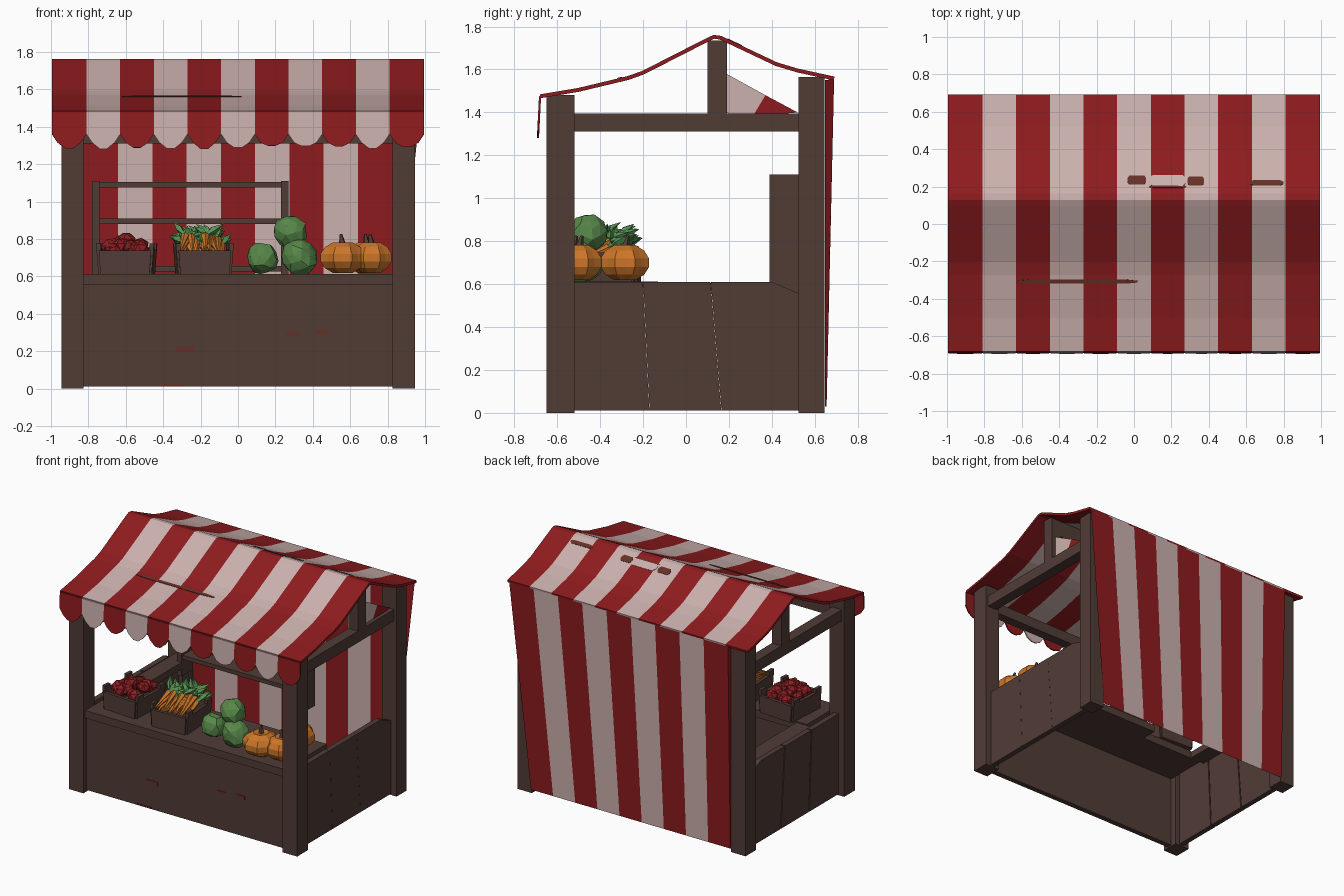
import bpy, bmesh, math, random
from mathutils import Vector, Matrix

random.seed(4)
if "Cube" in bpy.data.objects:
    bpy.data.objects.remove(bpy.data.objects["Cube"])


def material(name, *rgb):
    m = bpy.data.materials.new(name)
    m.use_nodes = True
    m.diffuse_color = (*rgb, 1)
    m.node_tree.nodes["Principled BSDF"].inputs["Base Color"].default_value = (*rgb, 1)
    return m


WOOD = material("dark wood", 0.082, 0.045, 0.036)
RED = material("cloth red", 0.27, 0.011, 0.013)
CREAM = material("cloth cream", 0.60, 0.44, 0.42)
ORANGE = material("pumpkin orange", 0.60, 0.18, 0.022)
GREEN = material("cabbage green", 0.098, 0.25, 0.068)
LEAF = material("leaf green", 0.095, 0.29, 0.085)
TOMATO = material("tomato red", 0.26, 0.013, 0.016)
STAIN = material("worn red paint", 0.13, 0.03, 0.02)


def finish(name, bm, *mats, thick=0):
    bmesh.ops.recalc_face_normals(bm, faces=bm.faces)
    mesh = bpy.data.meshes.new(name)
    bm.to_mesh(mesh)
    bm.free()
    for m in mats:
        mesh.materials.append(m)
    ob = bpy.data.objects.new(name, mesh)
    bpy.context.collection.objects.link(ob)
    if thick:
        mod = ob.modifiers.new("thickness", "SOLIDIFY")
        mod.thickness = thick
        mod.offset = 0
    return ob


def add_face(bm, points, index=0):
    bm.faces.new([bm.verts.new(p) for p in points]).material_index = index


def add_box(bm, lo, hi):
    lo, hi = Vector(lo), Vector(hi)
    mat = Matrix.Translation((lo + hi) / 2) @ Matrix.Diagonal((*(hi - lo), 1))
    bmesh.ops.create_cube(bm, size=1, matrix=mat)


def box(name, lo, hi):
    bm = bmesh.new()
    add_box(bm, lo, hi)
    return finish(name, bm, WOOD)


def add_cone(bm, a, b, r1, r2, sides=5):
    a, b = Vector(a), Vector(b)
    d = b - a
    mat = Matrix.Translation((a + b) / 2) @ d.to_track_quat("Z", "Y").to_matrix().to_4x4()
    bmesh.ops.create_cone(bm, cap_ends=True, segments=sides, radius1=r1, radius2=r2,
                          depth=d.length, matrix=mat)


def prism(name, outline, x0, x1):
    """Extrude a (y, z) outline between two x positions."""
    bm = bmesh.new()
    f = bm.faces.new([bm.verts.new((x0, y, z)) for y, z in outline])
    ext = bmesh.ops.extrude_face_region(bm, geom=[f])["geom"]
    bmesh.ops.translate(bm, vec=(x1 - x0, 0, 0), verts=[v for v in ext if isinstance(v, bmesh.types.BMVert)])
    return finish(name, bm, WOOD)


# Frame: posts, rails, gable posts and ridge
for side, s in (("left", 1), ("right", -1)):
    box(f"front_post_{side}", (s * 0.885 - 0.06, -0.65, 0), (s * 0.885 + 0.06, -0.52, 1.48))
    box(f"back_post_{side}", (s * 0.885 - 0.06, 0.525, 0), (s * 0.885 + 0.06, 0.645, 1.565))
    box(f"side_rail_{side}", (s * 0.885 - 0.04, -0.52, 1.31), (s * 0.885 + 0.04, 0.525, 1.395))
    box(f"gable_post_{side}", (s * 0.885 - 0.04, 0.1, 1.395), (s * 0.885 + 0.04, 0.19, 1.6))
    # Side wall of three boards with slanted gaps
    cuts = ((-0.53, -0.53), (-0.17, -0.2), (0.165, 0.115), (0.53, 0.53))
    gap = 0.0025 - s * 0.002
    for i in range(3):
        (b0, t0), (b1, t1) = cuts[i], cuts[i + 1]
        outline = [(b0 + gap, 0.01), (b1 - gap, 0.01), (t1 - gap, 0.61), (t0 + gap, 0.61)]
        if i == 2:
            outline[2:3] = [(t1, 0.555), (0.4, 0.61)]
        prism(f"side_board_{side}_{i + 1}", outline, s * 0.86, s * 0.9)
box("front_rail", (-0.83, -0.62, 1.31), (0.83, -0.55, 1.39))
box("ridge_beam", (-0.925, 0.1, 1.6), (0.925, 0.19, 1.735))

# Counter, deeper at the left end
box("front_panel", (-0.83, -0.61, 0.01), (0.83, -0.57, 0.56))
box("counter_top_left", (-0.3, -0.63, 0.555), (0.825, -0.13, 0.612))
box("counter_top_right", (-0.825, -0.63, 0.555), (-0.3, -0.25, 0.612))
box("counter_arm", (-0.86, -0.25, 0.555), (-0.74, 0.53, 0.605))

# Worn paint flecks on the front panel
bm = bmesh.new()
for x, z, w, h in ((-0.28, 0.21, 0.045, 0.014), (0.29, 0.29, 0.035, 0.01),
                   (0.45, 0.3, 0.035, 0.012), (-0.35, 0.018, 0.06, 0.006)):
    add_box(bm, (x - w, -0.614, z - h), (x + w, -0.608, z + h))
finish("paint_flecks", bm, STAIN)

# Open shelf against the back
for x in (-0.76, 0.25):
    box("shelf_side", (x - 0.02, 0.39, 0.5), (x + 0.02, 0.525, 1.11))
for z in (0.64, 0.895, 1.09):
    box("shelf_plank", (-0.76, 0.4, z - 0.015), (0.25, 0.52, z + 0.015))

# Striped roof: one strip of quads per stripe
EDGES = [-0.995] + [-0.81 + 0.18 * i for i in range(10)] + [0.995]
ROOF = [(-0.68, 1.475), (-0.5, 1.505), (-0.27, 1.56), (-0.2, 1.585), (0.1, 1.738),
        (0.13, 1.752), (0.16, 1.748), (0.42, 1.625), (0.52, 1.595), (0.69, 1.558)]
bm = bmesh.new()
for i in range(11):
    for (y0, z0), (y1, z1) in zip(ROOF, ROOF[1:]):
        a, b = EDGES[i:i + 2]
        add_face(bm, ((a, y0, z0), (b, y0, z0), (b, y1, z1), (a, y1, z1)), i % 2)
bmesh.ops.remove_doubles(bm, verts=bm.verts, dist=0.001)
finish("roof_cloth", bm, RED, CREAM, thick=0.018)


def roof_height(y):
    for (y0, z0), (y1, z1) in zip(ROOF, ROOF[1:]):
        if y0 <= y <= y1:
            return z0 + (z1 - z0) * (y - y0) / (y1 - y0)


# Mended patches lying on the roof: centre, half width, half depth, colour
bm = bmesh.new()
for x, y, w, d, colour in ((0.18, 0.232, 0.1, 0.03, 1), (0.18, 0.2, 0.1, 0.006, 2),
                           (0.015, 0.235, 0.05, 0.024, 2), (0.33, 0.23, 0.045, 0.024, 2),
                           (0.71, 0.22, 0.09, 0.014, 2), (-0.3, -0.308, 0.32, 0.011, 2)):
    ring = [(x + w * a, y + d * b) for a, b in ((-1, -0.4), (-0.8, -1), (0.8, -1), (1, -0.4),
                                                (1, 0.4), (0.8, 1), (-0.8, 1), (-1, 0.4))]
    add_face(bm, [(px, py, roof_height(py) + 0.011) for px, py in ring], colour)
finish("roof_patches", bm, RED, CREAM, STAIN, thick=0.003)

# Scalloped valance
bm = bmesh.new()
for i in range(11):
    x0, x1 = EDGES[i:i + 2]
    low = 1.285 + random.uniform(-0.005, 0.015)
    scallop = [(x0, 1.475), (x1, 1.475), (x1, 1.36), (x1 - 0.03, 1.315), (x1 - 0.07, low),
               (x0 + 0.07, low), (x0 + 0.03, 1.315), (x0, 1.36)]
    add_face(bm, [(x, -0.68 - (1.475 - z) * 0.05, z) for x, z in scallop], i % 2)
finish("valance", bm, RED, CREAM, thick=0.01)

# Back cloth: straight inner lining, outer sheet flaring to the upper left
bm = bmesh.new()
for i in range(9):
    columns = []
    for t in (i / 9, (i + 1) / 9):
        low, top = -0.825 + 1.65 * t, -0.83 + 1.81 * t
        columns.append(((low, 0.647, 0.03), (low, 0.647, 1.55), (top, 0.69, 1.555), (low, 0.655, 0.03)))
    a, b = columns
    add_face(bm, (a[0], b[0], b[1], a[1]), i % 2)
    add_face(bm, (a[3], a[2], b[2], b[3]), i % 2)
    for end, col in ((0, a), (8, b)):
        if i == end:
            add_face(bm, col)
bmesh.ops.remove_doubles(bm, verts=bm.verts, dist=0.0005)
finish("back_cloth", bm, RED, CREAM)

# Loose cloth flap in the left gable
bm = bmesh.new()
for k, pts in enumerate((((0.37, 1.48), (0.52, 1.4), (0.31, 1.38)),
                         ((0.17, 1.59), (0.37, 1.48), (0.31, 1.38), (0.17, 1.4)))):
    add_face(bm, [(0.89, y, z) for y, z in pts], k)
finish("gable_flap", bm, RED, CREAM, thick=0.008)


# Crates with raised ends
def crate(name, x, y, turn):
    bm = bmesh.new()
    w, d, t = 0.14, 0.15, 0.012
    add_box(bm, (-w, -d, 0), (w, d, t))
    for s in (-1, 1):
        add_box(bm, (-w, s * d - t, 0), (w, s * d + t, 0.125))
        add_box(bm, (s * w - t, -d, 0), (s * w + t, d, 0.135))
        for e in (-1, 1):
            add_box(bm, (s * w - t, e * (d - 0.03) - 0.03, 0.13), (s * w + t, e * (d - 0.03) + 0.03, 0.165))
    for v in bm.verts:
        v.co.x *= 0.94 + v.co.z * 0.5
    ob = finish(name, bm, WOOD)
    ob.location = (x, y, 0.612)
    ob.rotation_euler.z = turn


crate("tomato_crate", -0.595, -0.38, -0.06)
crate("carrot_crate", -0.185, -0.41, 0.05)

# Tomatoes
bm = bmesh.new()
for i in range(26):
    r = random.uniform(0.04, 0.052)
    x, y = random.uniform(-0.095, 0.095), random.uniform(-0.11, 0.11)
    z = 0.725 + 0.09 * (1 - math.hypot(x, y) / 0.15) * random.uniform(0.5, 1)
    mat = Matrix.Translation((-0.595 + x, -0.38 + y, z)) @ Matrix.Rotation(i, 4, "X")
    bmesh.ops.create_icosphere(bm, subdivisions=1, radius=r, matrix=mat)
finish("tomatoes", bm, TOMATO)

# Carrots with leafy tops
carrots, leaves = bmesh.new(), bmesh.new()
for i in range(26):
    x = -0.185 + random.uniform(-0.1, 0.1)
    z = random.uniform(0.74, 0.8)
    head = Vector((x, -0.4 + random.uniform(-0.03, 0.08), z + 0.02))
    add_cone(carrots, head, (x + random.uniform(-0.04, 0.04), -0.54, z - 0.06), 0.022, 0.004)
    for k in range(3):
        tip = head + Vector((random.uniform(-0.1, 0.1), random.uniform(0, 0.13), random.uniform(0, 0.07)))
        mid = head.lerp(tip, 0.5)
        add_cone(leaves, head, mid, 0.005, 0.02, 4)
        add_cone(leaves, mid, tip, 0.02, 0.001, 4)
finish("carrots", carrots, ORANGE)
finish("carrot_leaves", leaves, LEAF)

# Cabbages
for x, y, z, r in ((0.13, -0.47, 0.695, 0.088), (0.33, -0.5, 0.7, 0.1), (0.28, -0.46, 0.835, 0.095)):
    bm = bmesh.new()
    bmesh.ops.create_icosphere(bm, subdivisions=2, radius=r)
    for v in bm.verts:
        v.co *= random.uniform(0.9, 1.06)
    ob = finish("cabbage", bm, GREEN)
    ob.location = (x, y, z)
    ob.rotation_euler = (x * 9, y * 7, 0)

# Ribbed pumpkins with stems
for x, y, r in ((0.56, -0.525, 0.132), (0.715, -0.5, 0.118), (0.69, -0.285, 0.125)):
    bm = bmesh.new()
    bmesh.ops.create_uvsphere(bm, u_segments=16, v_segments=7, radius=1)
    for v in bm.verts:
        rib = 1 if round(math.atan2(v.co.y, v.co.x) / (math.pi / 8)) % 2 else 0.9
        dip = 0.8 if math.hypot(v.co.x, v.co.y) < 0.1 else 1
        v.co = (v.co.x * r * rib, v.co.y * r * rib, v.co.z * 0.09 * dip)
    count = len(bm.faces)
    add_cone(bm, (0, 0, 0.06), (-0.01, 0.015, 0.125), 0.022, 0.008)
    bm.faces.ensure_lookup_table()
    for f in bm.faces[count:]:
        f.material_index = 1
    ob = finish("pumpkin", bm, ORANGE, WOOD)
    ob.location = (x, y, 0.7)
